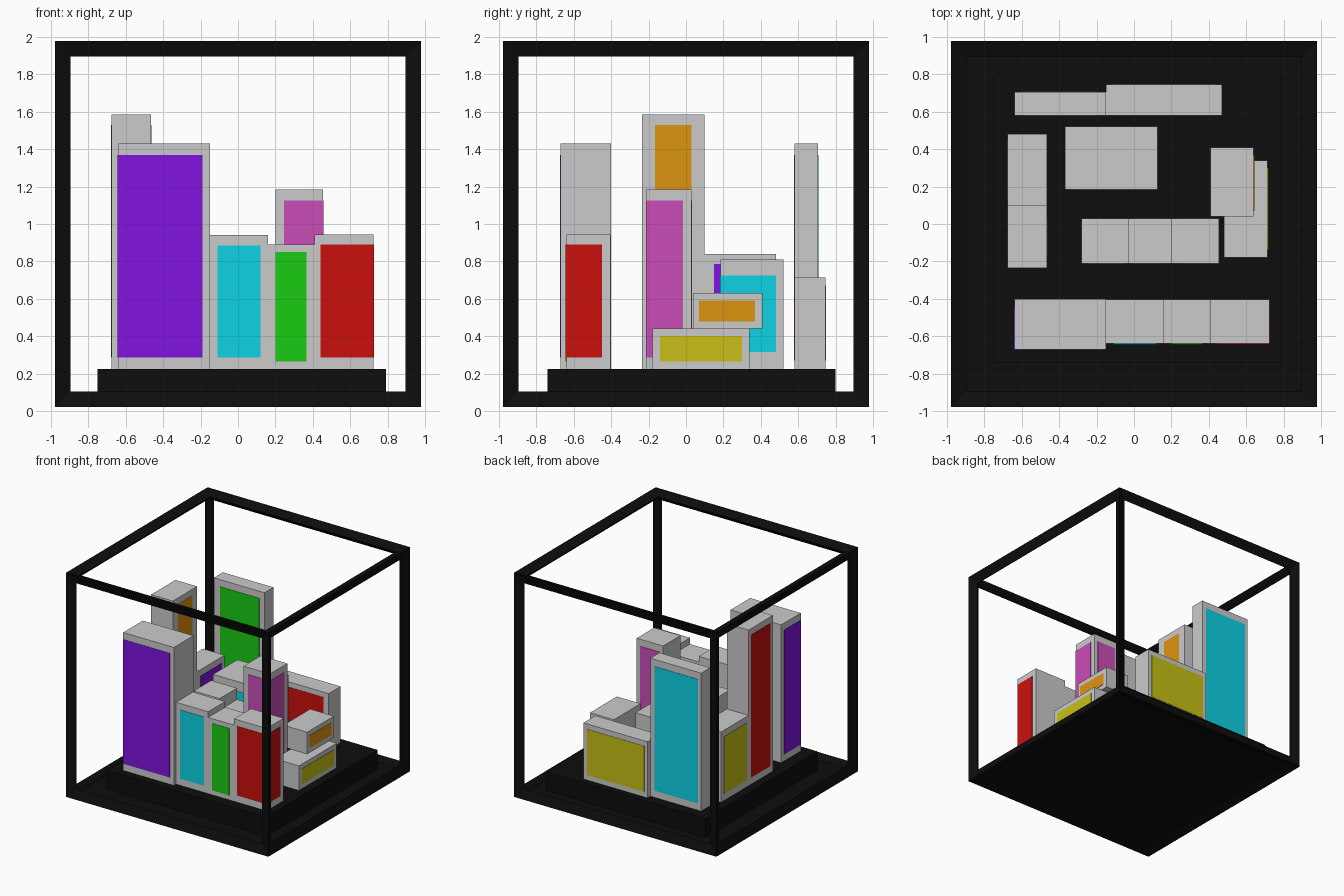
import bpy

if "Cube" in bpy.data.objects:
    bpy.data.objects.remove(bpy.data.objects["Cube"])

COLOURS = {
    "black": (0.004, 0.004, 0.004), "purple": (0.22, 0.007, 0.75), "cyan": (0.004, 0.65, 0.78),
    "green": (0.01, 0.6, 0.006), "red": (0.6, 0.005, 0.004), "pink": (0.6, 0.075, 0.48),
    "orange": (0.73, 0.3, 0.005), "yellow": (0.58, 0.53, 0.008),
}
MATS = {}
for key, rgb in COLOURS.items():
    MATS[key] = bpy.data.materials.new(key)
    MATS[key].diffuse_color = (*rgb, 1)


def box(name, x0, x1, y0, y1, z0, z1, colour=None):
    bpy.ops.mesh.primitive_cube_add(size=1, location=((x0 + x1) / 2, (y0 + y1) / 2, (z0 + z1) / 2))
    ob = bpy.context.object
    ob.name = name
    ob.scale = (x1 - x0, y1 - y0, z1 - z0)
    bpy.ops.object.transform_apply(location=False, rotation=False, scale=True)
    if colour:
        ob.data.materials.append(MATS[colour])
    return ob


def building(name, x0, x1, y0, y1, z0, z1, windows):
    """Grey block with thin window panels; window = (side, colour, from, to, bottom, top)."""
    box(name, x0, x1, y0, y1, z0, z1)
    e = 0.003
    for side, col, a, b, lo, hi in windows:
        if side in ("front", "back"):
            y = y0 if side == "front" else y1
            box(f"{name}_{side}_window", a, b, y - e, y + e, lo, hi, col)
        else:
            x = x0 if side == "left" else x1
            box(f"{name}_{side}_window", x - e, x + e, a, b, lo, hi, col)


# open display frame with bevelled bars
H, T = 0.9483, 0.1033
frame = box("display_frame", -H, H, -H, H, 1 - H, 1 + H, "black")
wire = frame.modifiers.new("bars", "WIREFRAME")
wire.thickness = T
wire.offset = 0
wire.use_even_offset = True
wire.use_replace = True

# floor and raised platform
G = 0.225
box("floor", -0.9, 0.9, -0.9, 0.9, 0.045, 0.06, "black")
box("platform", -0.75, 0.79, -0.74, 0.80, 0.055, G, "black")

# front row, corner windows wrap at both ends
building("front_tower", -0.64, -0.15, -0.67, -0.40, G, 1.43, [
    ("front", "purple", -0.64, -0.19, 0.285, 1.37), ("left", "purple", -0.67, -0.44, 0.285, 1.37)])
building("front_block_a", -0.15, 0.16, -0.64, -0.405, G, 0.94, [
    ("front", "cyan", -0.11, 0.12, 0.285, 0.885)])
building("front_block_b", 0.16, 0.41, -0.64, -0.405, G, 0.89, [
    ("front", "green", 0.20, 0.365, 0.265, 0.85)])
building("front_block_c", 0.41, 0.725, -0.64, -0.405, G, 0.945, [
    ("front", "red", 0.44, 0.725, 0.285, 0.89), ("right", "red", -0.64, -0.45, 0.285, 0.89)])

# middle row and the block behind it
building("middle_block_a", -0.28, -0.03, -0.21, 0.03, G, 0.84, [
    ("front", "yellow", -0.24, -0.06, 0.285, 0.79)])
building("middle_block_b", -0.03, 0.20, -0.21, 0.03, G, 0.74, [
    ("front", "green", 0.0, 0.16, 0.285, 0.69), ("back", "green", 0.0, 0.16, 0.285, 0.69)])
building("middle_tower", 0.20, 0.455, -0.21, 0.03, G, 1.185, [
    ("front", "pink", 0.245, 0.455, 0.285, 1.125), ("right", "pink", -0.21, -0.015, 0.285, 1.125),
    ("back", "pink", 0.235, 0.42, 0.285, 1.125)])
building("centre_block", -0.37, 0.125, 0.185, 0.52, G, 0.81, [
    ("front", "cyan", -0.33, 0.125, 0.315, 0.725), ("right", "cyan", 0.185, 0.48, 0.315, 0.725)])

# left side
building("left_tower", -0.675, -0.465, -0.235, 0.10, G, 1.585, [
    ("right", "orange", -0.165, 0.03, 0.285, 1.53), ("left", "red", -0.2, 0.07, 0.285, 1.53)])
building("left_block", -0.675, -0.465, 0.10, 0.48, G, 0.84, [
    ("right", "purple", 0.15, 0.44, 0.285, 0.785), ("left", "yellow", 0.13, 0.44, 0.285, 0.785)])

# back row
building("back_tower", -0.64, -0.15, 0.58, 0.705, G, 1.43, [
    ("front", "green", -0.58, -0.20, 0.285, 1.37), ("back", "cyan", -0.61, -0.19, 0.285, 1.37)])
building("back_block", -0.15, 0.47, 0.58, 0.745, G, 0.715, [
    ("front", "red", -0.10, 0.42, 0.27, 0.67), ("back", "yellow", -0.12, 0.435, 0.27, 0.67)])

# stacked blocks on the right
building("right_lower_block", 0.48, 0.715, -0.18, 0.34, G, 0.44, [
    ("right", "yellow", -0.14, 0.30, 0.265, 0.40)])
building("right_upper_block", 0.41, 0.64, 0.04, 0.41, 0.44, 0.63, [
    ("right", "orange", 0.07, 0.37, 0.48, 0.59)])

for m in bpy.data.materials:
    if m.users and not m.is_grease_pencil:
        m.use_nodes = True
        m.node_tree.nodes["Principled BSDF"].inputs["Base Color"].default_value = m.diffuse_color
